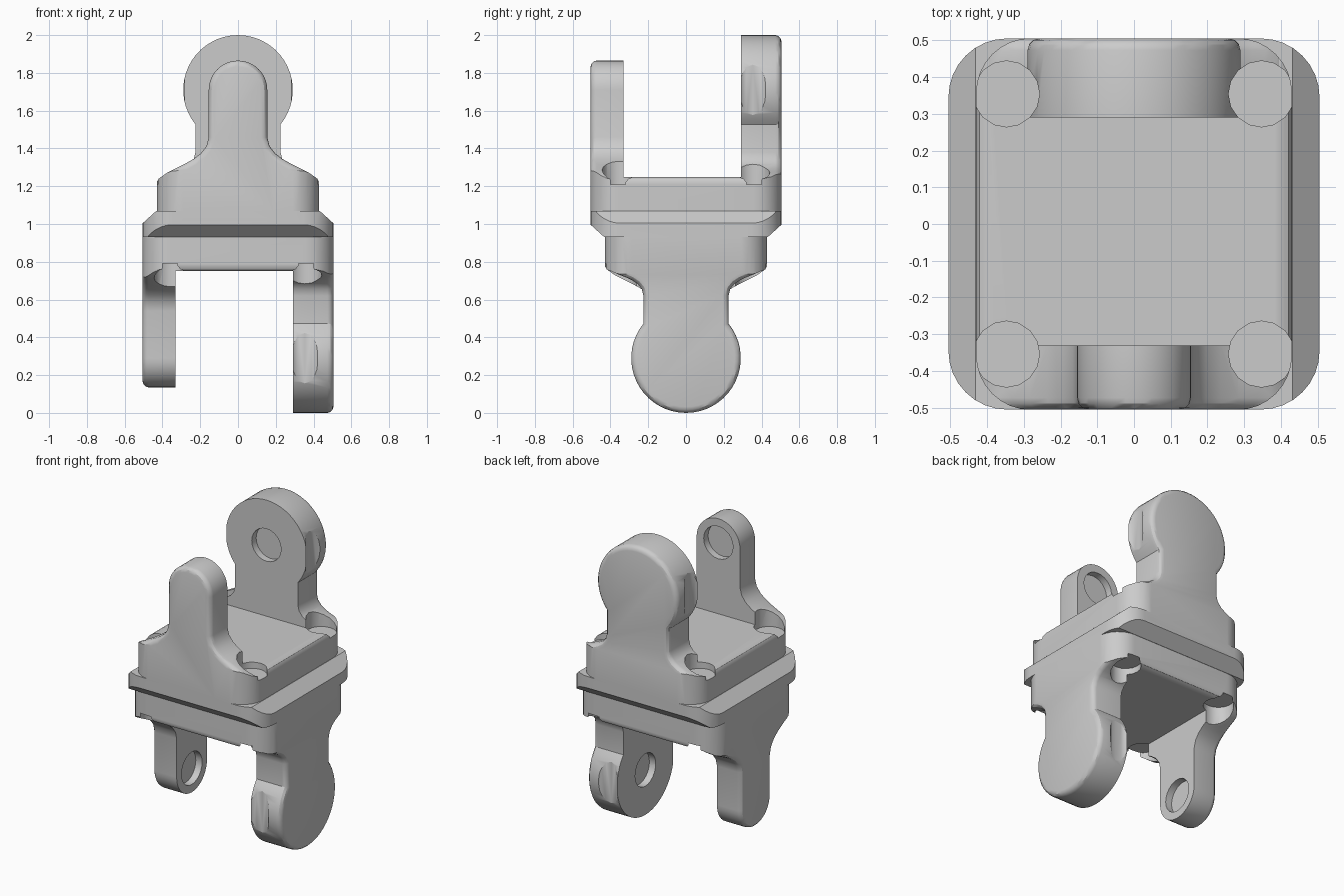
import bpy, bmesh, math
from mathutils import Vector, Matrix
from mathutils.geometry import interpolate_bezier

if "Cube" in bpy.data.objects:
    bpy.data.objects.remove(bpy.data.objects["Cube"])


def to_object(name, bm):
    bmesh.ops.recalc_face_normals(bm, faces=bm.faces)
    mesh = bpy.data.meshes.new(name)
    bm.to_mesh(mesh)
    bm.free()
    ob = bpy.data.objects.new(name, mesh)
    bpy.context.collection.objects.link(ob)
    return ob


def prism_bm(points, push):
    bm = bmesh.new()
    face = bm.faces.new([bm.verts.new(p) for p in points])
    ext = bmesh.ops.extrude_face_region(bm, geom=[face], use_keep_orig=True)
    verts = [g for g in ext["geom"] if isinstance(g, bmesh.types.BMVert)]
    bmesh.ops.translate(bm, verts=verts, vec=push)
    bmesh.ops.recalc_face_normals(bm, faces=bm.faces)
    return bm


def boolean(target, other, op):
    mod = target.modifiers.new("cut", "BOOLEAN")
    mod.operation, mod.object, mod.solver = op, other, "EXACT"
    bpy.context.view_layer.update()
    dg = bpy.context.evaluated_depsgraph_get()
    mesh = bpy.data.meshes.new_from_object(target.evaluated_get(dg))
    target.modifiers.clear()
    target.data = mesh
    bpy.data.objects.remove(other)


def arc(cx, cy, r, a0, a1, n):
    return [(cx + r * math.cos(math.radians(a0 + (a1 - a0) * i / n)),
             cy + r * math.sin(math.radians(a0 + (a1 - a0) * i / n))) for i in range(n + 1)]


def rounded_rect(w, d, r, z):
    pts = []
    for k, (sx, sy) in enumerate([(1, 1), (-1, 1), (-1, -1), (1, -1)]):
        pts += arc(sx * (w - r), sy * (d - r), r, k * 90, k * 90 + 90, 8)
    return [(x, y, z) for x, y in pts]


def arm(name, flare, head, inner, outer):
    # Symmetric outline: wide foot, curved flare, round head
    curve = interpolate_bezier(*[Vector((x, z, 0)) for x, z in flare], 9)
    right = [(.46, .95), (.46, 1.2)] + [(p.x, p.y) for p in curve] + head
    outline = right + [(-x, z) for x, z in reversed(right) if x > 1e-4]
    bm = prism_bm([(x, inner, z) for x, z in outline], (0, outer - inner, 0))
    rim = [e for e in bm.edges if all(abs(v.co.y - outer) < 1e-5 for v in e.verts)]
    bmesh.ops.bevel(bm, geom=rim, offset=.032, segments=3, profile=.5,
                    affect="EDGES", clamp_overlap=False)
    return to_object(name, bm)


def cylinder(name, r, depth, matrix, n):
    bm = bmesh.new()
    bmesh.ops.create_cone(bm, cap_ends=True, segments=n, radius1=r, radius2=r,
                          depth=depth, matrix=matrix)
    return to_object(name, bm)


# Central block with softened upper side edges
side = [(.45, .95), (.45, 1.2), (.43, 1.222), (.42, 1.24), (.4, 1.25)]
side += [(-x, z) for x, z in reversed(side)]
body = to_object("hinge_body", prism_bm([(x, -.45, z) for x, z in side], (0, .9, 0)))

# Narrow front arm and wide round-headed back arm
narrow = arm("narrow_arm", [(.43, 1.22), (.40, 1.30), (.16, 1.32), (.155, 1.46)],
             arc(0, 1.71, .155, 0, 90, 10), -.33, -.505)
neck = math.degrees(math.acos(.225 / .29))
wide = arm("wide_arm", [(.43, 1.215), (.41, 1.28), (.23, 1.27), (.225, 1.38)],
           arc(0, 1.71, .29, -neck, 90, 18), .29, .505)
boolean(body, narrow, "UNION")
boolean(body, wide, "UNION")

# Round the plan corners of block and arms together
plan = to_object("plan", prism_bm(rounded_rect(.43, .506, .15, 1.02), (0, 0, 1.1)))
boolean(body, plan, "INTERSECT")

# Flange with sloped sides
bm = prism_bm(rounded_rect(.505, .505, .16, 1.0), (0, 0, .07))
for s in (1, -1):
    bmesh.ops.bisect_plane(bm, geom=bm.verts[:] + bm.edges[:] + bm.faces[:],
                           plane_co=(s * .432, 0, 1.07), plane_no=(s * .066, 0, .073),
                           clear_outer=True)
    bmesh.ops.holes_fill(bm, edges=bm.edges[:], sides=0)
boolean(body, to_object("flange", bm), "UNION")

# Screw wells, which also graze the sides of the wide head
for sx in (1, -1):
    for sy in (1, -1):
        well = cylinder("well", .09, 1.0,
                        Matrix.Translation((sx * .347, sy * .354, 1.71)), 16)
        boolean(body, well, "DIFFERENCE")

# Blind pin sockets on the inner faces of the arms
turn = Matrix.Rotation(math.pi / 2, 4, "X")
for y in (-.33, .29):
    boolean(body, cylinder("socket", .105, .09, Matrix.Translation((0, y, 1.71)) @ turn, 24),
            "DIFFERENCE")

# Lower half: the same part turned over and a quarter round, welded at the seam
bm = bmesh.new()
bm.from_mesh(body.data)
seam = [f for f in bm.faces if all(v.co.z < 1.0005 for v in f.verts)]
bmesh.ops.delete(bm, geom=seam, context="FACES")
copy = bmesh.ops.duplicate(bm, geom=bm.verts[:] + bm.edges[:] + bm.faces[:])
for v in copy["geom"]:
    if isinstance(v, bmesh.types.BMVert):
        v.co = (v.co.y, v.co.x, 2 - v.co.z)
bmesh.ops.remove_doubles(bm, verts=bm.verts[:], dist=2e-4)
bmesh.ops.recalc_face_normals(bm, faces=bm.faces)
bm.to_mesh(body.data)
bm.free()

bpy.ops.object.select_all(action="DESELECT")
body.select_set(True)
bpy.context.view_layer.objects.active = body
bpy.ops.object.shade_smooth_by_angle(angle=math.radians(30))
